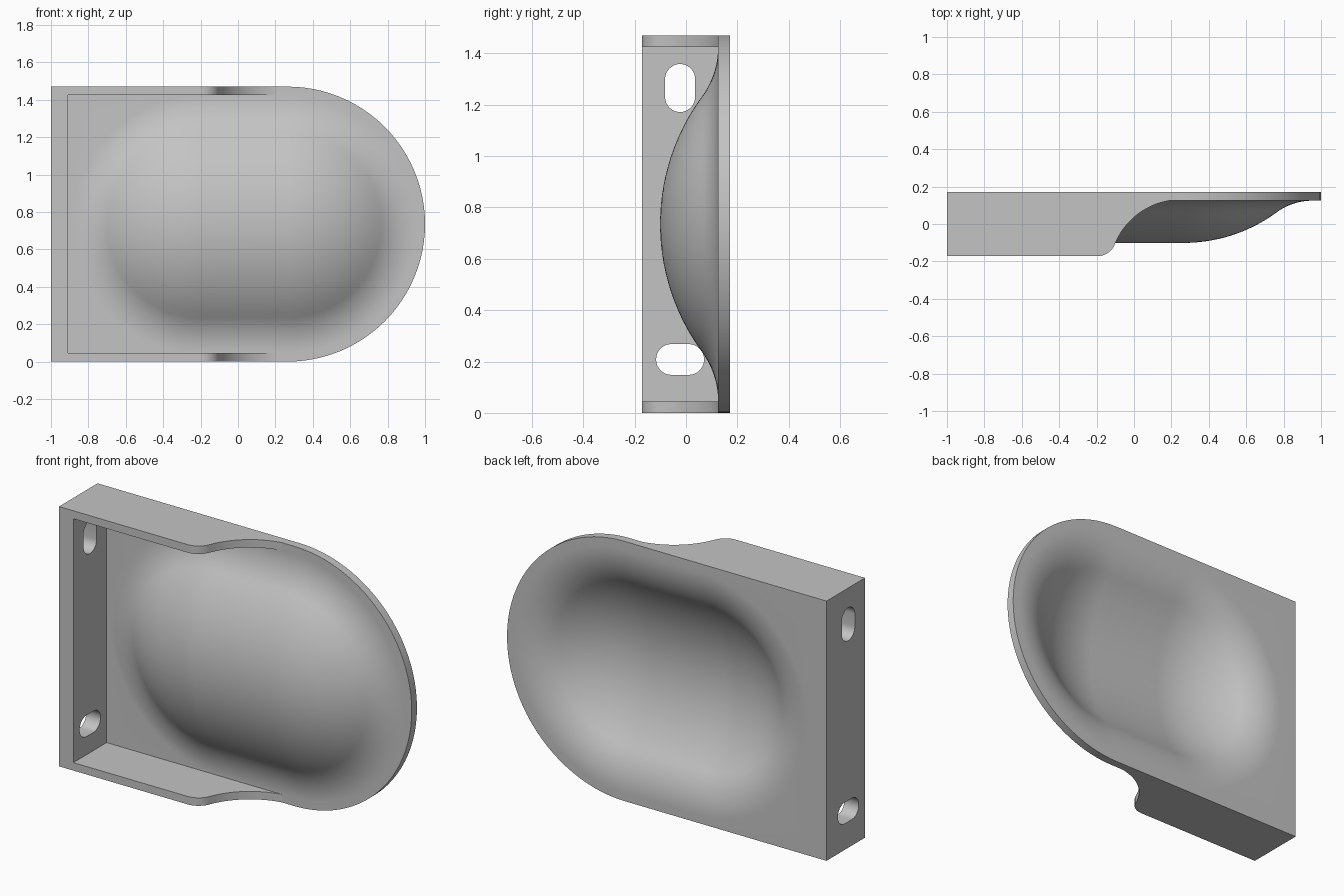
import bpy, bmesh
from math import sin, cos, atan, sqrt, pi

cube = bpy.data.objects.get("Cube")
if cube:
    bpy.data.objects.remove(cube, do_unlink=True)

grey = bpy.data.materials.new("plain grey")
grey.use_nodes = True
colour = (0.55, 0.55, 0.55, 1)
grey.diffuse_color = colour
grey.node_tree.nodes["Principled BSDF"].inputs["Base Color"].default_value = colour

HALF = 0.735            # half height, also the round end radius
RIGHT, LEFT = 0.265, -0.2   # centres of the dish ends
DEPTH = 0.172           # half depth of the frame
FACE = 0.125            # front of the back plate
SHELL = DEPTH - FACE
WALL = 0.045


def make_object(name, bm):
    bmesh.ops.recalc_face_normals(bm, faces=bm.faces[:])
    mesh = bpy.data.meshes.new(name)
    bm.to_mesh(mesh)
    bm.free()
    mesh.materials.append(grey)
    ob = bpy.data.objects.new(name, mesh)
    bpy.context.collection.objects.link(ob)
    return ob


def prism(name, points, offset):
    """Extrude a closed outline along an offset vector."""
    bm = bmesh.new()
    face = bm.faces.new([bm.verts.new(p) for p in points])
    top = bmesh.ops.extrude_face_region(bm, geom=[face])["geom"]
    bmesh.ops.translate(bm, vec=offset,
                        verts=[v for v in top if isinstance(v, bmesh.types.BMVert)])
    return make_object(name, bm)


def smooth(ob):
    bpy.ops.object.select_all(action="DESELECT")
    ob.select_set(True)
    bpy.context.view_layer.objects.active = ob
    bpy.ops.object.shade_smooth_by_angle(angle=pi / 6)


def arc(cx, cy, r, start, end, n):
    return [(cx + r * cos(start + (end - start) * i / n),
             cy + r * sin(start + (end - start) * i / n)) for i in range(n + 1)]


# Dished plate: stadium rings following an S-shaped section
REACH, PEAK, CROWN = 0.69, -0.101, 0.84
sweep = 2 * atan((FACE - PEAK) / REACH)
BLEND = REACH / sin(sweep) - CROWN
N, STEPS = 48, 14


def section(t):
    crown, blend = CROWN - t, BLEND + t
    angles = [sweep * i / STEPS for i in range(STEPS + 1)]
    inner = [(crown * sin(a), PEAK + t + crown * (1 - cos(a))) for a in angles]
    outer = [(REACH - blend * sin(a), FACE + t - blend * (1 - cos(a))) for a in angles[::-1]]
    return inner + outer[1:]


def directions():
    for centre, start in ((RIGHT, -pi / 2), (LEFT, pi / 2)):
        for i in range(N + 1):
            a = start + pi * i / N
            yield centre, cos(a), sin(a)


def dish_ring(bm, r, y):
    return [bm.verts.new((c + r * u, y, HALF + r * v)) for c, u, v in directions()]


def rim_ring(bm, y):
    ring = []
    for c, u, v in directions():
        if c == LEFT:   # square end
            m = max(abs(u), abs(v))
            u, v = u / m * (1 + LEFT) / HALF, v / m
        ring.append(bm.verts.new((c + HALF * u, y, HALF + HALF * v)))
    return ring


bm = bmesh.new()
rings = [dish_ring(bm, r, y) for r, y in section(0)]
rings += [rim_ring(bm, FACE), rim_ring(bm, DEPTH)]
rings += [dish_ring(bm, r, y) for r, y in section(SHELL)[::-1]]
for a, b in zip(rings, rings[1:]):
    for i in range(len(a)):
        j = (i + 1) % len(a)
        bm.faces.new((a[i], a[j], b[j], b[i]))
bmesh.ops.remove_doubles(bm, verts=bm.verts[:], dist=1e-5)
smooth(make_object("dished_plate", bm))

# Frame: curved side outline, hollowed out to leave three walls
big, small = 0.38, 0.1
cx, cy = 0.25, FACE + 0.005 - big
sy = small - DEPTH
sx = cx - sqrt((big + small) ** 2 - (sy - cy) ** 2)
lean = atan((sy - cy) / (cx - sx))
tip = pi / 2 + atan(sqrt(big ** 2 - (FACE - cy) ** 2) / (FACE - cy))
outline = [(-1, FACE), (-1, -DEPTH)]
outline += arc(sx, sy, small, -pi / 2, -lean, 12)
outline += arc(cx, cy, big, pi - lean, tip, 24)[1:]
frame = prism("wall_frame", [(x, y, 0) for x, y in outline], (0, 0, 2 * HALF))

hollow = [(-0.91, y, z) for y, z in ((-0.5, WALL), (0.5, WALL),
                                     (0.5, 2 * HALF - WALL), (-0.5, 2 * HALF - WALL))]
cutters = [prism("hollow_cutter", hollow, (2, 0, 0))]


def slot(name, y, z, length, width, upright):
    r, h = width / 2, (length - width) / 2
    pts = arc(h, 0, r, -pi / 2, pi / 2, 16) + arc(-h, 0, r, pi / 2, 3 * pi / 2, 16)
    if upright:
        pts = [(-q, p) for p, q in pts]
    return prism(name, [(-1.1, y + p, z + q) for p, q in pts], (0.3, 0, 0))


# Mounting slots in the end wall
cutters.append(slot("upper_slot_cutter", -0.023, 1.265, 0.187, 0.117, True))
cutters.append(slot("lower_slot_cutter", -0.023, 0.208, 0.187, 0.12, False))

bpy.context.view_layer.objects.active = frame
for cutter in cutters:
    cutter.hide_render = True
    mod = frame.modifiers.new("cut", "BOOLEAN")
    mod.operation, mod.solver, mod.object = "DIFFERENCE", "EXACT", cutter
    bpy.ops.object.modifier_apply(modifier=mod.name)
    bpy.data.objects.remove(cutter, do_unlink=True)
smooth(frame)
